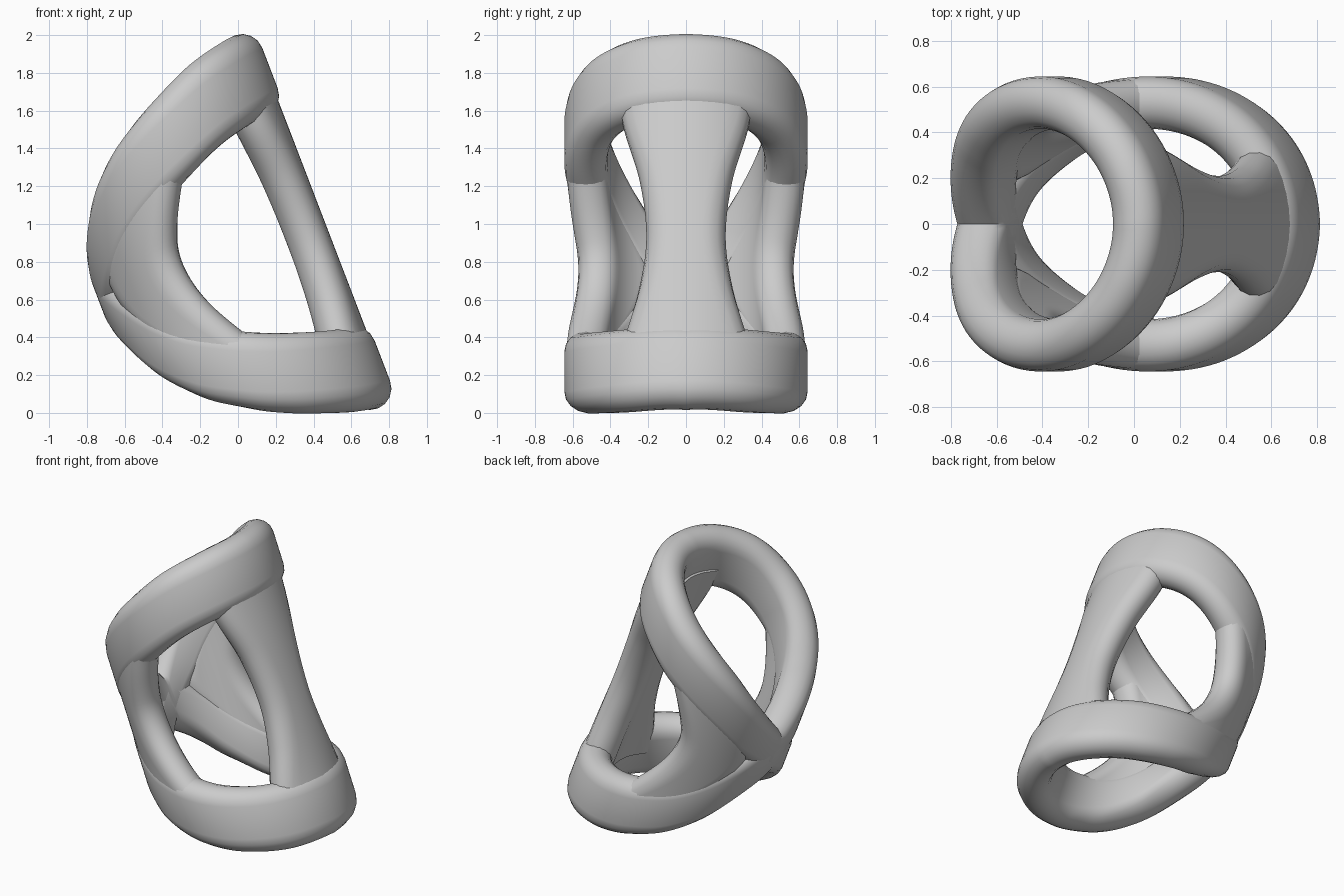
import bpy, bmesh, math
from mathutils import Matrix, Vector

if "Cube" in bpy.data.objects:
    bpy.data.objects.remove(bpy.data.objects["Cube"])

grey = bpy.data.materials.new("light_grey")
grey.use_nodes = True
COLOUR = (0.6, 0.6, 0.6, 1)
grey.diffuse_color = COLOUR
grey.node_tree.nodes["Principled BSDF"].inputs["Base Color"].default_value = COLOUR

# Everything lies on the wall of one leaning tube
FRAME = Matrix.Translation((-0.165, 0, 0.9)) @ Matrix.Rotation(math.radians(-21), 4, 'Y')


def on_tube(angle, radius, height):
    return FRAME @ Vector((radius * math.cos(angle), radius * math.sin(angle), height))


def smooth_value(keys, t):
    """Smooth curve through (position, value) keys."""
    def slope(i):
        a, b = keys[max(i - 1, 0)], keys[min(i + 1, len(keys) - 1)]
        return (b[1] - a[1]) / (b[0] - a[0])
    i = max(k for k in range(len(keys) - 1) if k == 0 or keys[k][0] <= t)
    (x0, y0), (x1, y1) = keys[i], keys[i + 1]
    d = x1 - x0
    s = (t - x0) / d
    return (y0 * (1 + 2 * s) * (1 - s) ** 2 + d * slope(i) * s * (1 - s) ** 2
            + y1 * s * s * (3 - 2 * s) + d * slope(i + 1) * s * s * (s - 1))


def stadium(half_length, half_width, steps=8, straight=1):
    """Rounded bar section; straight sides split into several spans."""
    flat = half_length - half_width
    pts = []
    for side in (1, -1):
        for i in range(steps + 1):
            a = -math.pi / 2 + math.pi * i / steps
            pts.append((side * (flat + half_width * math.cos(a)), side * half_width * math.sin(a)))
        for i in range(1, straight):
            pts.append((side * flat * (1 - 2 * i / straight), side * half_width))
    return pts


def loft(name, rows, closed):
    bm = bmesh.new()
    loops = [[bm.verts.new(p) for p in row] for row in rows]
    n = len(loops[0])
    pairs = list(zip(loops, loops[1:]))
    if closed:
        pairs.append((loops[-1], loops[0]))
    for a, b in pairs:
        for i in range(n):
            j = (i + 1) % n
            bm.faces.new((a[i], a[j], b[j], b[i]))
    if not closed:
        bm.faces.new(loops[0])
        bm.faces.new(loops[-1])
    bmesh.ops.recalc_face_normals(bm, faces=bm.faces)
    mesh = bpy.data.meshes.new(name)
    bm.to_mesh(mesh)
    bm.free()
    mesh.materials.append(grey)
    obj = bpy.data.objects.new(name, mesh)
    bpy.context.collection.objects.link(obj)
    bpy.ops.object.select_all(action='DESELECT')
    obj.select_set(True)
    bpy.context.view_layer.objects.active = obj
    bpy.ops.object.shade_smooth_by_angle(angle=math.radians(35))


def ring(name, keys, count=128):
    """Band round the tube; keys give height by angle from the rear crease."""
    rows = []
    for i in range(count):
        off = 2 * math.pi * i / count
        t = min(off, 2 * math.pi - off)
        mid = smooth_value(keys, t)
        half = 0.228 - 0.04 * max(0, 1 - t / 0.6)
        rows.append([on_tube(math.pi + off, 0.53 + r, mid + h) for h, r in stadium(half, 0.114)])
    loft(name, rows, True)


def strut(name, low_edge, high_edge, bottom, top, radius, half, count=40):
    """Bar along the tube wall between two edge angles that vary with height."""
    rows = []
    for i in range(count + 1):
        w = bottom + (top - bottom) * i / count
        a, b = smooth_value(low_edge, w), smooth_value(high_edge, w)
        section = stadium((b - a) / 2 * radius, half, straight=8)
        rows.append([on_tube((a + b) / 2 + s / radius, radius + r, w) for s, r in section])
    loft(name, rows, False)


# Upper and lower rings, meeting at a crease on the -x side
ring("upper_ring", [(0, -0.08), (0.5, 0.15), (0.84, 0.32), (1.17, 0.45), (1.57, 0.57),
                    (2.07, 0.685), (2.6, 0.735), (3.1416, 0.745)])
ring("lower_ring", [(0, -0.09), (0.35, -0.21), (0.73, -0.41), (1.05, -0.56), (1.34, -0.66),
                    (1.57, -0.73), (1.95, -0.815), (2.5, -0.89), (3.1416, -0.915)])

# Waisted strut on the +x side
waist = [(-0.88, 0.71), (-0.74, 0.65), (-0.45, 0.48), (-0.17, 0.405), (0.16, 0.475), (0.49, 0.66), (0.72, 0.73)]
strut("waisted_strut", [(w, -a) for w, a in waist], waist, -0.88, 0.70, 0.512, 0.111)

# Curved webs joining the rings on both flanks
rear = [(-0.68, 1.32), (-0.5, 0.95), (-0.27, 0.55), (-0.1, 0.38), (0.03, 0.38), (0.25, 0.75), (0.5, 1.28)]
front = [(-0.68, 1.82), (-0.5, 1.58), (-0.27, 1.35), (-0.09, 1.26), (0.06, 1.29), (0.33, 1.54), (0.5, 1.76)]
for name, side in (("left_web", 1), ("right_web", -1)):
    edges = [[(w, math.pi - side * a) for w, a in e] for e in (front, rear)][::side]
    strut(name, edges[0], edges[1], -0.68, 0.5, 0.53, 0.108)
